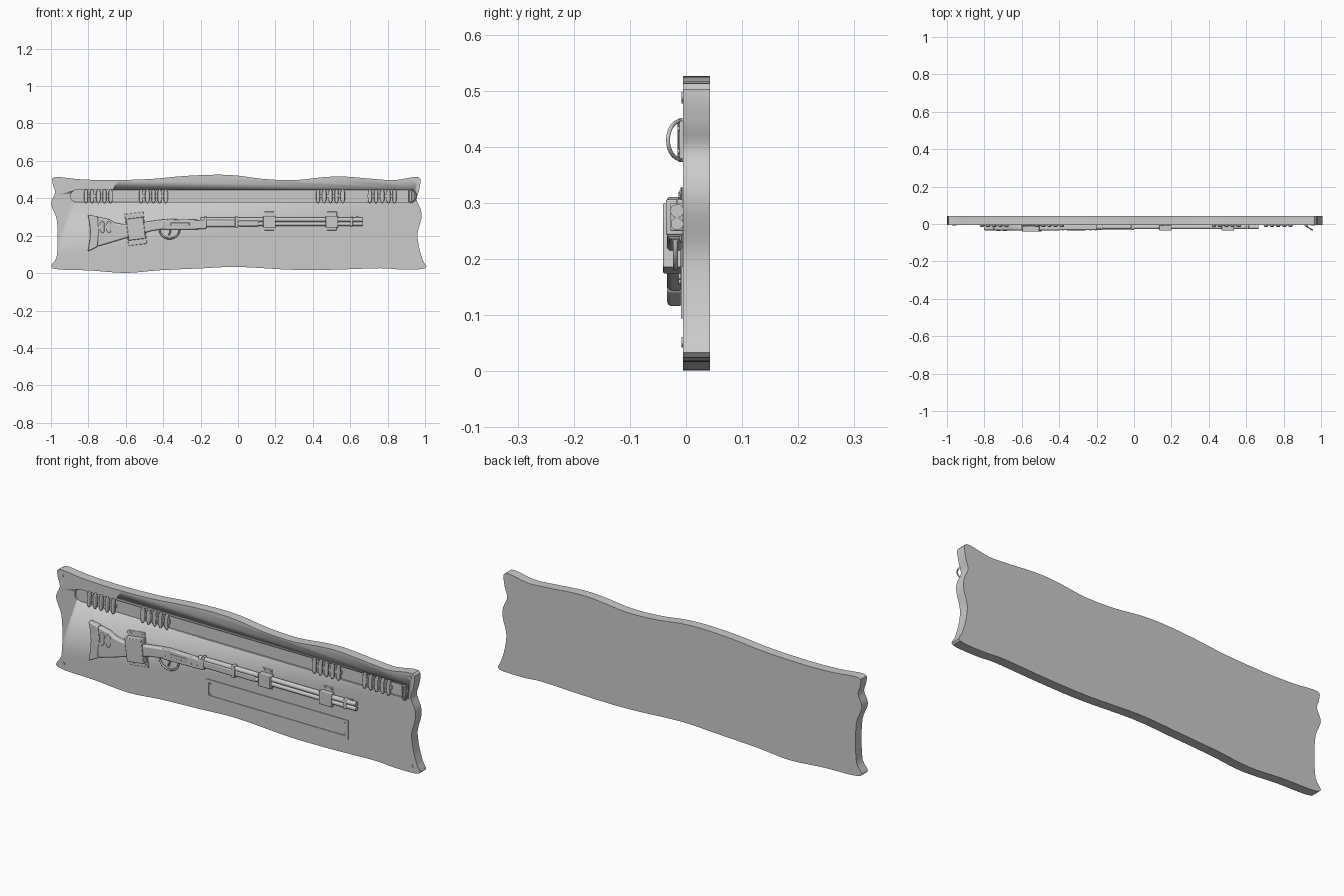
import bpy, bmesh, math
from mathutils import Vector, Matrix

if "Cube" in bpy.data.objects:
    bpy.data.objects.remove(bpy.data.objects["Cube"])

FRONT = -0.005  # front face of the board


def finish(name, bm, bevel=0, segs=2):
    bmesh.ops.recalc_face_normals(bm, faces=bm.faces)
    me = bpy.data.meshes.new(name)
    bm.to_mesh(me)
    bm.free()
    me.shade_smooth()
    me.set_sharp_from_angle(angle=math.radians(35))
    ob = bpy.data.objects.new(name, me)
    bpy.context.collection.objects.link(ob)
    if bevel:
        m = ob.modifiers.new("bevel", 'BEVEL')
        m.width, m.segments, m.limit_method = bevel, segs, 'ANGLE'
        m.angle_limit = math.radians(50)
    return ob


def prism(name, pts, y0, y1, bevel=0, segs=2):
    """Extrude an x/z outline from y0 back to y1."""
    bm = bmesh.new()
    f = bm.faces.new([bm.verts.new((x, y0, z)) for x, z in pts])
    ext = bmesh.ops.extrude_face_region(bm, geom=[f])
    vs = [v for v in ext['geom'] if isinstance(v, bmesh.types.BMVert)]
    bmesh.ops.translate(bm, verts=vs, vec=(0, y1 - y0, 0))
    return finish(name, bm, bevel, segs)


def box(name, x0, x1, z0, z1, y0, y1=FRONT, bevel=0, rot=0, pivot=(0, 0)):
    r, p = Matrix.Rotation(rot, 2), Vector(pivot)
    pts = [r @ (Vector(c) - p) + p for c in ((x0, z0), (x1, z0), (x1, z1), (x0, z1))]
    return prism(name, pts, y0, y1, bevel)


def rod(name, a, b, r, n=20):
    a, b = Vector(a), Vector(b)
    d = b - a
    mat = Matrix.Translation((a + b) / 2) @ d.to_track_quat('Z', 'Y').to_matrix().to_4x4()
    bm = bmesh.new()
    bmesh.ops.create_cone(bm, cap_ends=True, segments=n, radius1=r, radius2=r,
                          depth=d.length, matrix=mat)
    return finish(name, bm)


def screw(name, x, z, y=FRONT, r=0.006):
    rod(name, (x, y + 0.001, z), (x, y - 0.003, z), r, 12)


def wire(name, pts, r, cyclic=False):
    cu = bpy.data.curves.new(name, 'CURVE')
    cu.dimensions, cu.bevel_depth, cu.bevel_resolution, cu.use_fill_caps = '3D', r, 2, True
    s = cu.splines.new('POLY')
    s.points.add(len(pts) - 1)
    for p, c in zip(s.points, pts):
        p.co = (*c, 1)
    s.use_cyclic_u = cyclic
    ob = bpy.data.objects.new(name, cu)
    bpy.context.collection.objects.link(ob)


def smooth(pts, n=4):
    """Closed Catmull-Rom curve through the points."""
    out, k = [], len(pts)
    for i in range(k):
        a, b, c, d = (Vector(pts[(i + j) % k]) for j in (-1, 0, 1, 2))
        for s in range(n):
            t = s / n
            out.append(0.5 * (2 * b + (c - a) * t + (2 * a - 5 * b + 4 * c - d) * t * t
                              + (3 * b - a - 3 * c + d) * t ** 3))
    return out


# Rough-edged board
outline = [(-.98, .513), (-.85, .502), (-.69, .497), (-.47, .503), (-.29, .519), (-.12, .526),
           (0, .521), (.14, .503), (.3, .497), (.46, .513), (.57, .516), (.73, .503), (.84, .497),
           (.965, .513), (.97, .45), (.955, .395), (.977, .34), (.98, .29), (.96, .21), (.97, .13),
           (.988, .07), (.999, .025), (.86, .02), (.76, .026), (.5, .018), (.28, .018), (0, .033),
           (-.2, .025), (-.42, .015), (-.6, .001), (-.79, .014), (-.99, .025), (-.97, .085),
           (-.964, .18), (-.97, .29), (-.999, .37), (-.978, .43), (-.99, .475)]
board = prism("board", smooth(outline), FRONT, 0.043)

# Long shallow groove with a rounded left end
zc, gr = 0.412, 0.032
arc = [(-.864 + gr * math.cos(a), zc + gr * math.sin(a))
       for a in (math.pi / 2 + math.pi * i / 12 for i in range(13))]
cutter = prism("groove_cutter", arc + [(.94, zc - gr), (.94, zc + gr)], -0.03, FRONT + 0.009)
cutter.hide_render = True
cutter.hide_viewport = True
m = board.modifiers.new("groove", 'BOOLEAN')
m.operation, m.object, m.solver = 'DIFFERENCE', cutter, 'EXACT'


# Shell holders: slim ribs with pointed ends
def rib(name, x, z, h, w, y0):
    p = [(-w, -h * .6), (-w * .3, -h), (w * .3, -h), (w, -h * .6),
         (w, h * .6), (w * .3, h), (-w * .3, h), (-w, h * .6)]
    prism(name, [(x + a, z + b) for a, b in p], y0, y0 + 0.012, 0.004)


for g, start in enumerate((-.813, -.518, .428, .705)):
    for i in range(5):
        rib(f"shell_loop_{g}_{i}", start + i * .033, .412, .039, .011, -0.015)
    box(f"loop_strap_{g}", start - .012, start + .144, .404, .42, -0.009, 0.004)

# Folding ring pull at the groove's right end
box("pull_base", .912, .93, .378, .446, -0.012, 0.004, .002)
ring = []
for i in range(17):
    a = math.pi * i / 16
    s = math.sin(a)
    ring.append((.918 + .035 * s, -.01 - .022 * s, .412 + .034 * math.cos(a)))
wire("pull_ring", ring, .0035)
rod("pull_pin", (.918, -.011, .378), (.918, -.011, .448), .003, 10)
for z in (.392, .432):
    screw("pull_screw", .925, z, -.012, .004)

# Corner screws
for i, (x, z) in enumerate(((-.965, .485), (-.958, .05), (.96, .053), (.952, .49))):
    screw(f"corner_screw_{i}", x, z, r=.008)

# Name plate with raised frame
x0, x1, z0, z1, w = -.17, .613, .094, .187, .014
box("name_plate", x0 + w, x1 - w, z0 + w, z1 - w, -0.006)
box("plate_frame_top", x0, x1, z1 - w, z1, -0.009)
box("plate_frame_bottom", x0, x1, z0, z0 + w, -0.009)
box("plate_frame_left", x0, x0 + w, z0 + w, z1 - w, -0.009)
box("plate_frame_right", x1 - w, x1, z0 + w, z1 - w, -0.009)
for x in (x0 + .02, x1 - .02):
    for z in (z0 + .02, z1 - .02):
        screw("plate_screw", x, z, -.006, .005)

# Stock with butt pad
stock = [(-.75, .302), (-.69, .288), (-.66, .27), (-.62, .262), (-.55, .266), (-.48, .276),
         (-.39, .288), (-.39, .236), (-.46, .226), (-.53, .205), (-.6, .187), (-.7, .157), (-.752, .142)]
prism("stock", stock, -0.034, FRONT, .008, 3)
prism("butt_pad", [(-.803, .312), (-.75, .303), (-.742, .22), (-.752, .141), (-.803, .115),
                   (-.793, .17), (-.79, .22), (-.794, .27)], -0.034, FRONT, .006, 3)
for i in range(2):
    rib(f"stock_shell_{i}", -.725 + i * .035, .246, .033, .012, -0.038)
box("stock_strap", -.745, -.672, .235, .257, -0.036, -.03)

# Receiver with ejection port
prism("receiver", [(-.42, .281), (-.37, .289), (-.17, .284), (-.17, .235), (-.39, .232), (-.42, .24)],
      -0.032, FRONT, .005)
box("ejection_port", -.36, -.26, .254, .27, -0.034, -.03, .002)
for x in (-.235, -.205, -.38):
    screw("receiver_pin", x, .252, -.032, .004)

# Trigger and guard
guard = [(-.366 + .054 * math.cos(a), -.019, .236 - .052 * math.sin(a))
         for a in (math.pi * i / 14 for i in range(15))]
wire("trigger_guard", guard, .0045)
wire("trigger", [(-.365, -.019, .238), (-.362, -.019, .22), (-.37, -.019, .202)], .004)

# Barrel, magazine tube and fore-end
rod("barrel", (-.2, -.016, .286), (.665, -.016, .286), .012)
rod("magazine_tube", (-.2, -.016, .263), (.665, -.016, .263), .011)
box("fore_end_rear", -.175, -.012, .247, .285, -0.03, FRONT, .008)
box("fore_end_front", -.002, .113, .25, .282, -0.028, FRONT, .008)
box("fore_end_band", -.016, .001, .243, .303, -0.031, FRONT, .003)
box("rear_band", -.18, -.168, .24, .302, -0.031, FRONT, .003)
box("muzzle_band", .6, .615, .25, .3, -0.028, FRONT, .003)
box("front_sight", .63, .645, .295, .304, -0.018, -.014)

# Two barrel clamps
for i, x in enumerate((.168, .502)):
    box(f"clamp_{i}", x - .033, x + .033, .243, .306, -0.036, FRONT, .003)
    box(f"clamp_tab_{i}", x - .027, x + .027, .229, .328, -0.009, FRONT, .002)
    for dx in (-.015, .015):
        for z in (.236, .318):
            screw(f"clamp_screw_{i}", x + dx, z, -.009, .005)

# Tilted bracket across the grip
c, ang = Vector((-.546, .237)), math.radians(7)
R = Matrix.Rotation(ang, 2)
for name, hx, hz, y in (("grip_bracket", .046, .058, -.041), ("grip_bracket_tab", .05, .086, -.01)):
    box(name, c.x - hx, c.x + hx, c.y - hz, c.y + hz, y, FRONT, .003, ang, c)
for dx in (-.032, .032):
    for dz in (-.073, .073):
        p = c + R @ Vector((dx, dz))
        screw("bracket_screw", p.x, p.y, -.01, .006)
